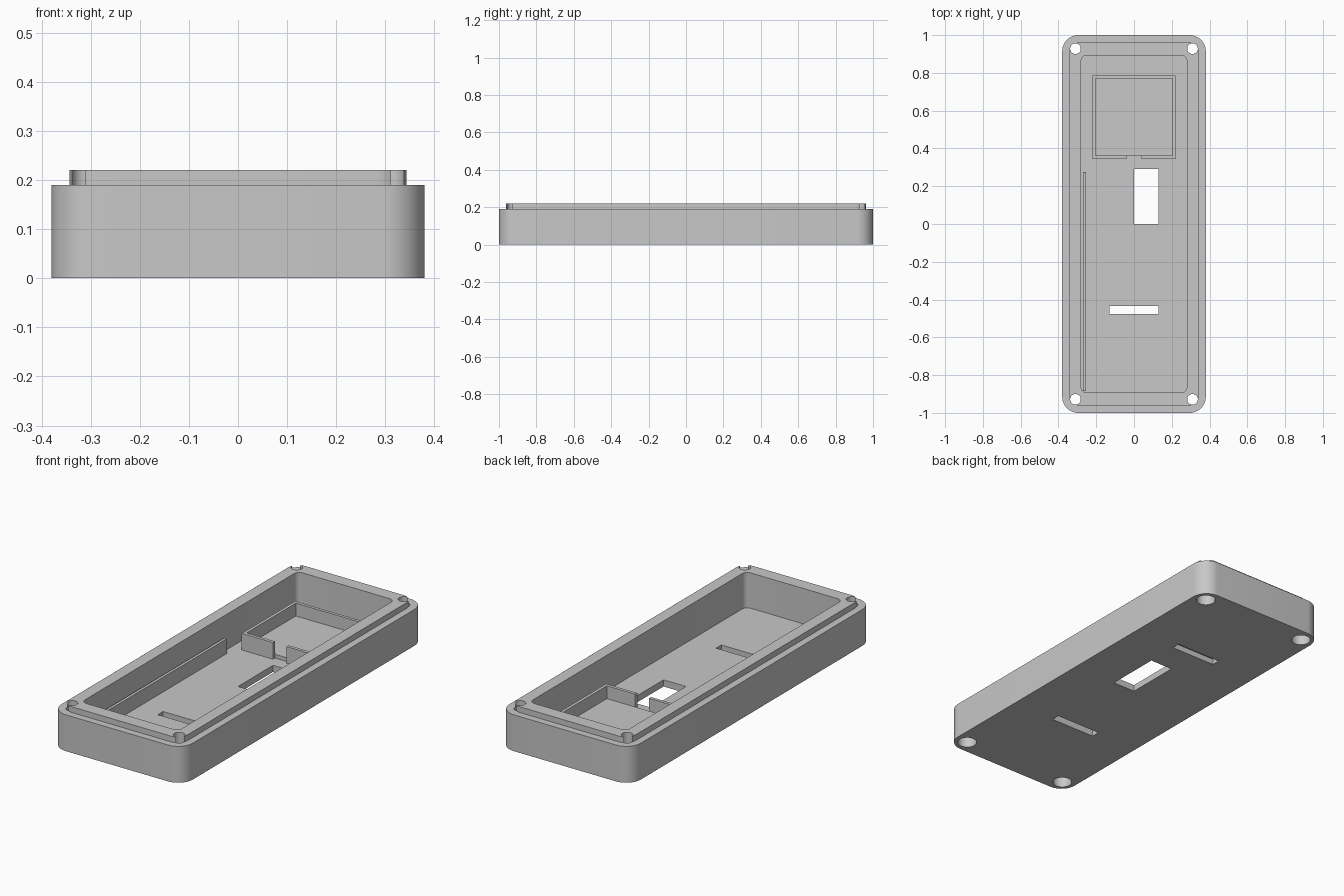
import bpy, bmesh, math

cube = bpy.data.objects.get("Cube")
if cube:
    bpy.data.objects.remove(cube, do_unlink=True)

grey = bpy.data.materials.new("plain grey")
grey.use_nodes = True
COLOR = (0.58, 0.58, 0.58, 1)
grey.diffuse_color = COLOR
grey.node_tree.nodes["Principled BSDF"].inputs["Base Color"].default_value = COLOR


def prism(name, outline, z0, z1):
    """Extrude a closed 2D outline from z0 to z1."""
    bm = bmesh.new()
    base = bm.faces.new([bm.verts.new((x, y, z0)) for x, y in outline])
    top = bmesh.ops.extrude_face_region(bm, geom=[base])["geom"]
    bmesh.ops.translate(bm, vec=(0, 0, z1 - z0),
                        verts=[v for v in top if isinstance(v, bmesh.types.BMVert)])
    bmesh.ops.recalc_face_normals(bm, faces=bm.faces)
    mesh = bpy.data.meshes.new(name)
    bm.to_mesh(mesh)
    bm.free()
    mesh.materials.append(grey)
    ob = bpy.data.objects.new(name, mesh)
    bpy.context.collection.objects.link(ob)
    return ob


def arc(cx, cy, r, a0, a1, n):
    return [(cx + r * math.cos(math.radians(a0 + (a1 - a0) * i / n)),
             cy + r * math.sin(math.radians(a0 + (a1 - a0) * i / n))) for i in range(n + 1)]


def rounded(hx, hy, r):
    """Centred rectangle with round corners."""
    points = []
    for sx, sy, a in ((1, 1, 0), (-1, 1, 90), (-1, -1, 180), (1, -1, 270)):
        points += arc(sx * (hx - r), sy * (hy - r), r, a, a + 90, 12)
    return points


def rect(x0, x1, y0, y1):
    return [(x0, y0), (x1, y0), (x1, y1), (x0, y1)]


def combine(target, tool, operation):
    mod = target.modifiers.new("cut", "BOOLEAN")
    mod.operation, mod.solver, mod.object = operation, "EXACT", tool
    bpy.context.view_layer.objects.active = target
    bpy.ops.object.modifier_apply(modifier=mod.name)
    bpy.data.objects.remove(tool, do_unlink=True)


FLOOR = 0.035

# Tray body with a raised lip, then the cavity
tray = prism("tray", rounded(0.38, 1.0, 0.085), 0, 0.19)
combine(tray, prism("lip", rounded(0.343, 0.963, 0.06), 0.1, 0.22), "UNION")
combine(tray, prism("cavity", rounded(0.28, 0.893, 0.03), FLOOR, 0.4), "DIFFERENCE")

# Screw holes with wider counterbores below
for sx in (-1, 1):
    for sy in (-1, 1):
        for radius, z0, z1 in ((0.028, -0.1, 0.4), (0.047, -0.1, 0.1)):
            circle = arc(sx * 0.31, sy * 0.928, radius, 0, 360, 32)[:-1]
            combine(tray, prism("hole", circle, z0, z1), "DIFFERENCE")

# Floor openings: window, through slot, and slot closed by the bay floor
combine(tray, prism("window", rect(0, 0.13, 0, 0.29), -0.1, 0.1), "DIFFERENCE")
for y in (-0.455, 0.48):
    combine(tray, prism("slot", rect(-0.13, 0.13, y - 0.022, y + 0.022), -0.1, 0.1), "DIFFERENCE")

# Component bay with a gap in its front wall
prism("bay_floor", rect(-0.205, 0.205, 0.361, 0.77), FLOOR - 0.005, FLOOR + 0.02)
prism("bay_walls", [(-0.04, 0.345), (-0.04, 0.362), (-0.204, 0.362), (-0.204, 0.769),
                    (0.204, 0.769), (0.204, 0.362), (0.04, 0.362), (0.04, 0.345),
                    (0.22, 0.345), (0.22, 0.785), (-0.22, 0.785), (-0.22, 0.345)],
      FLOOR - 0.005, 0.122)

# Long rail along one side
prism("side_rail", rect(-0.27, -0.255, -0.885, 0.275), FLOOR - 0.005, 0.112)

# Smooth the curved walls only
bpy.ops.object.select_all(action="DESELECT")
tray.select_set(True)
bpy.context.view_layer.objects.active = tray
bpy.ops.object.shade_smooth_by_angle(angle=math.radians(30))
